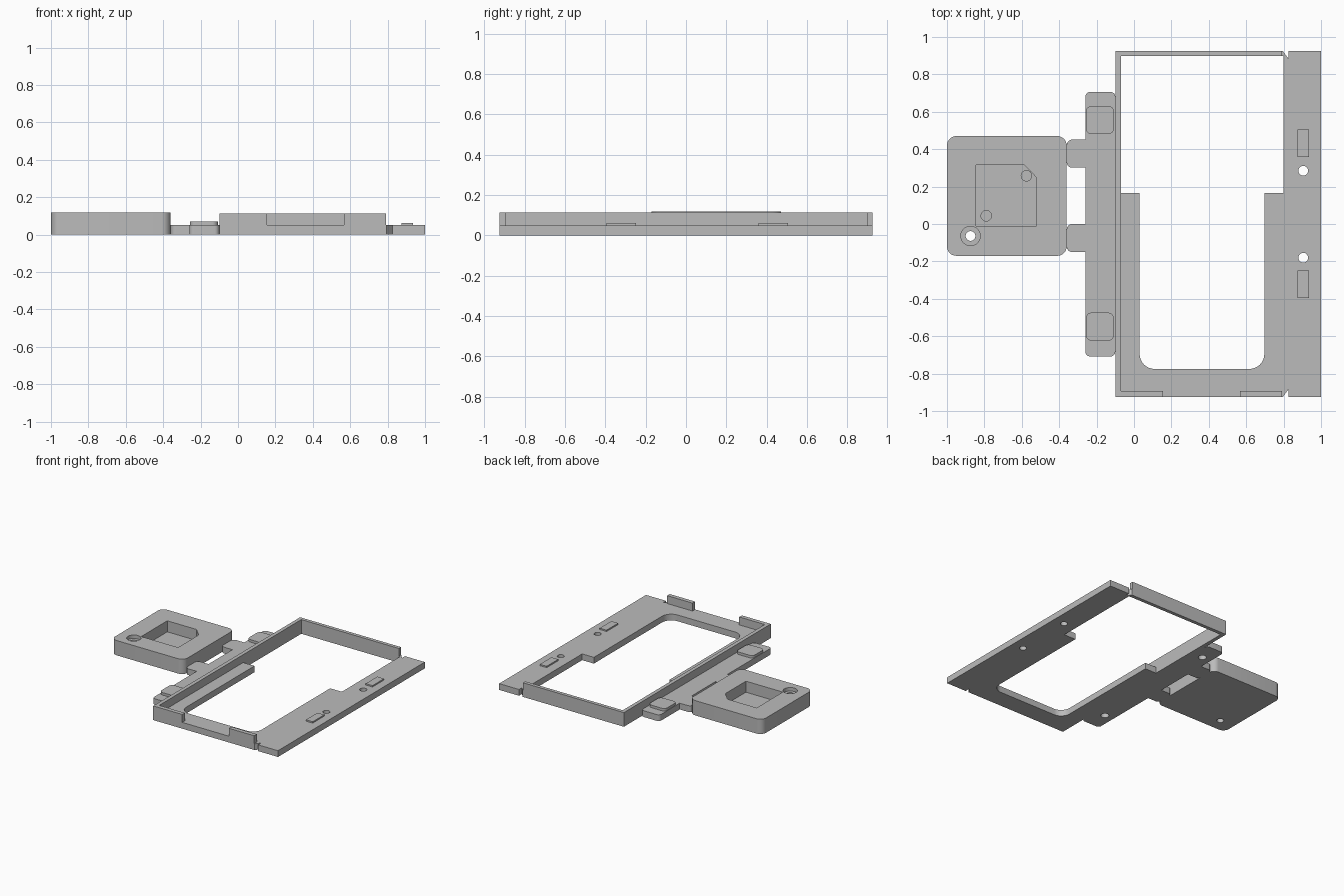
import bpy, bmesh, math

if "Cube" in bpy.data.objects:
    bpy.data.objects.remove(bpy.data.objects["Cube"])

grey = bpy.data.materials.new("plain grey")
grey.diffuse_color = (0.5, 0.5, 0.5, 1)
grey.use_nodes = True
grey.node_tree.nodes["Principled BSDF"].inputs["Base Color"].default_value = grey.diffuse_color


def rounded(x0, x1, y0, y1, radii=(0, 0, 0, 0), steps=8):
    """Rectangle outline; radii run front-left, front-right, back-right, back-left."""
    if isinstance(radii, (int, float)):
        radii = (radii,) * 4
    pts = []
    for i, (x, y, sx, sy) in enumerate(((x0, y0, 1, 1), (x1, y0, -1, 1),
                                        (x1, y1, -1, -1), (x0, y1, 1, -1))):
        r = radii[i]
        if r == 0:
            pts.append((x, y))
            continue
        for k in range(steps + 1):
            a = math.pi * (1 + i / 2) + math.pi / 2 * k / steps
            pts.append((x + sx * r + r * math.cos(a), y + sy * r + r * math.sin(a)))
    return pts


def circle(x, y, r, n=32):
    return [(x + r * math.cos(2 * math.pi * k / n), y + r * math.sin(2 * math.pi * k / n))
            for k in range(n)]


def prism(name, outline, z0, z1):
    bm = bmesh.new()
    base = bm.faces.new([bm.verts.new((x, y, z0)) for x, y in outline])
    top = bmesh.ops.extrude_face_region(bm, geom=[base])["geom"]
    for v in top:
        if isinstance(v, bmesh.types.BMVert):
            v.co.z = z1
    bmesh.ops.recalc_face_normals(bm, faces=bm.faces[:])
    mesh = bpy.data.meshes.new(name)
    bm.to_mesh(mesh)
    bm.free()
    mesh.materials.append(grey)
    ob = bpy.data.objects.new(name, mesh)
    bpy.context.collection.objects.link(ob)
    return ob


def cut(target, outline, z0, z1):
    cutter = prism("cutter", outline, z0, z1)
    cutter.hide_render = True
    mod = target.modifiers.new("cut", "BOOLEAN")
    mod.operation = "DIFFERENCE"
    mod.solver = "EXACT"
    mod.object = cutter
    bpy.context.view_layer.objects.active = target
    bpy.ops.object.modifier_apply(modifier=mod.name)
    bpy.data.objects.remove(cutter)


PLATE, WALL, BOX = 0.05, 0.113, 0.118

# Frame plate with stepped opening, corner notches and screw holes
plate = prism("frame_plate", rounded(-0.1, 1, -0.925, 0.925), 0, PLATE)
cut(plate, rounded(-0.07, 0.8, 0.165, 0.897), -0.1, 0.2)
cut(plate, rounded(0.03, 0.697, -0.775, 0.3, (0.08, 0.08, 0, 0)), -0.1, 0.2)
for s in (-1, 1):
    cut(plate, [(0.79, s * 0.932), (0.825, s * 0.885), (0.825, s * 0.932)], -0.1, 0.2)
for y in (0.285, -0.18):
    cut(plate, circle(0.905, y, 0.026), -0.1, 0.2)

# Raised rim: one C-shaped wall plus a separate front piece
prism("rim_wall", [(-0.1, -0.925), (0.155, -0.925), (0.155, -0.892), (-0.07, -0.892),
                   (-0.07, 0.897), (0.79, 0.897), (0.79, 0.925), (-0.1, 0.925)], PLATE, WALL)
prism("front_rim_piece", rounded(0.567, 0.79, -0.925, -0.892), PLATE, WALL)

# Small raised tabs on the right strip
for i, y in enumerate((0.432, -0.322)):
    prism("strip_tab_%d" % i, rounded(0.875, 0.935, y - 0.073, y + 0.073), PLATE, 0.061)

# Side flange with rounded pads and recesses underneath
flange = prism("side_flange", rounded(-0.26, -0.1, -0.708, 0.706, 0.025), 0, PLATE)
for i, y in enumerate((0.556, -0.549)):
    cut(flange, circle(-0.183, y, 0.03), -0.1, 0.035)
    prism("flange_pad_%d" % i, rounded(-0.257, -0.108, y - 0.075, y + 0.075, 0.03), PLATE, 0.07)

# Arms linking the flange to the box
for i, y in enumerate((0.376, -0.075)):
    prism("link_arm_%d" % i, rounded(-0.36, -0.26, y - 0.075, y + 0.075, (0.03, 0, 0, 0.03)), 0, PLATE)

# Box with chamfered pocket, floor dimples and a counterbored hole
box = prism("pocket_box", rounded(-1, -0.36, -0.17, 0.47, 0.05), 0, BOX)
cut(box, [(-0.845, -0.012), (-0.52, -0.012), (-0.52, 0.247), (-0.587, 0.316), (-0.845, 0.316)], 0.03, 0.2)
for x, y in ((-0.575, 0.258), (-0.79, 0.044)):
    cut(box, circle(x, y, 0.028), 0.02, 0.2)
cut(box, circle(-0.874, -0.064, 0.052), 0.09, 0.2)
cut(box, circle(-0.874, -0.064, 0.026), -0.1, 0.2)

# Smooth the round corners, keep the edges crisp
bpy.ops.object.select_all(action="SELECT")
bpy.context.view_layer.objects.active = box
bpy.ops.object.shade_smooth_by_angle(angle=math.radians(30))
